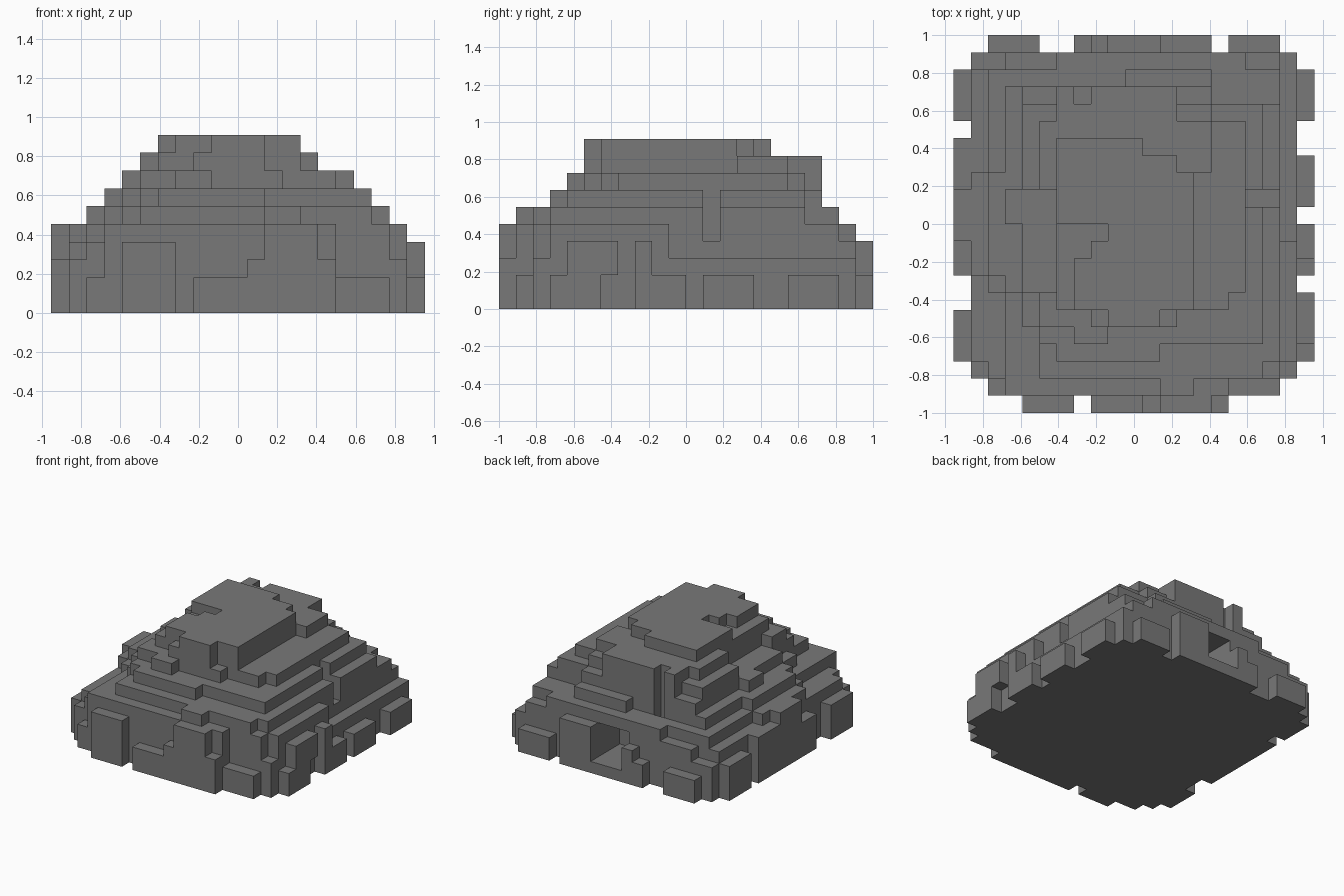
import bpy
import bmesh
from mathutils import Vector

start_cube = bpy.data.objects.get("Cube")
if start_cube:
    bpy.data.objects.remove(start_cube, do_unlink=True)

# One block of the stepped rock, and the rock's size in blocks
UNIT = 1 / 11
ORIGIN = Vector((-10.5, -11, 0))

stone = bpy.data.materials.new("stone_grey")
stone.use_nodes = True
colour = (0.19, 0.19, 0.19, 1)
stone.diffuse_color = colour
bsdf = stone.node_tree.nodes["Principled BSDF"]
bsdf.inputs["Base Color"].default_value = colour
bsdf.inputs["Roughness"].default_value = 0.9

blocks = set()


def region(left, right, front, back, bottom, top):
    """All block positions inside a box."""
    return {(x, y, z)
            for x in range(left, right)
            for y in range(front, back)
            for z in range(bottom, top)}


def terrace(bottom, top, *footprints):
    """Add a stone layer made of rectangular footprints."""
    for footprint in footprints:
        blocks.update(region(*footprint, bottom, top))


def carve(*box):
    """Remove a box of stone."""
    blocks.difference_update(region(*box))


def side_rocks(place, *rocks):
    """Low rocks along one side, as (start, end, height)."""
    for start, end, height in rocks:
        blocks.update(place(start, end, height))


# Broad base and shoulders
terrace(0, 3, (2, 19, 1, 21), (1, 20, 2, 21))
terrace(3, 5, (2, 19, 1, 20), (1, 3, 3, 20), (19, 20, 3, 10), (6, 17, 20, 21))
terrace(3, 4, (3, 6, 20, 21), (17, 19, 20, 21))

# Terraces narrowing to the summit
terrace(5, 6, (5, 18, 2, 18), (4, 5, 5, 19), (3, 4, 7, 19), (12, 14, 1, 2),
        (18, 19, 3, 18), (5, 15, 18, 19), (10, 15, 19, 20), (2, 3, 8, 14))
terrace(6, 7, (5, 17, 4, 18), (4, 5, 7, 18), (4, 15, 18, 19), (6, 12, 3, 4),
        (3, 4, 11, 13), (17, 18, 4, 18))
terrace(7, 8, (6, 13, 5, 19), (13, 15, 6, 18), (15, 16, 6, 17), (4, 6, 13, 18),
        (5, 6, 5, 7), (16, 17, 7, 17), (7, 9, 4, 5))
terrace(8, 9, (6, 14, 6, 17), (14, 15, 14, 17), (8, 12, 5, 6),
        (5, 6, 13, 17), (6, 13, 17, 19))

# Summit plate with a stepped hollow on one side
terrace(9, 10, (6, 14, 11, 14), (6, 13, 14, 15), (6, 11, 15, 16),
        (9, 14, 10, 11), (8, 14, 9, 10), (7, 14, 6, 9), (9, 12, 5, 6))

# Rocks standing against each side
side_rocks(lambda a, b, h: region(a, b, 0, 1, 0, h),
           (4, 7, 4), (8, 11, 2), (11, 12, 3), (12, 15, 5), (15, 16, 3))
side_rocks(lambda a, b, h: region(a, b, 21, 22, 0, h),
           (2, 5, 2), (7, 8, 2), (8, 9, 3), (9, 12, 1), (12, 15, 4), (16, 19, 2))
side_rocks(lambda a, b, h: region(0, 1, a, b, 0, h),
           (3, 6, 3), (8, 10, 3), (10, 13, 5), (13, 16, 4), (17, 20, 3))
side_rocks(lambda a, b, h: region(20, 21, a, b, 0, h),
           (3, 4, 2), (4, 7, 4), (8, 9, 4), (9, 11, 2), (12, 15, 2), (17, 20, 2))

# Hollows: back cave, narrow clefts, and an undercut side rock
carve(9, 12, 18, 22, 1, 4)
carve(7, 8, 18, 19, 4, 9)
carve(17, 19, 12, 13, 4, 7)
carve(20, 21, 6, 7, 0, 2)

# Worn corners: front right, front left and back left
carve(16, 19, 1, 2, 2, 5)
carve(2, 3, 1, 2, 2, 5)
carve(1, 3, 1, 7, 4, 5)
carve(1, 2, 7, 8, 4, 5)
carve(1, 2, 14, 20, 4, 5)


def build_blocks(name, cells):
    """Make one mesh of the outer faces of the blocks."""
    bm = bmesh.new()
    corners = {}

    def corner(point):
        key = tuple(round(value) for value in point)
        if key not in corners:
            corners[key] = bm.verts.new((Vector(key) + ORIGIN) * UNIT)
        return corners[key]

    for cell in sorted(cells):
        for axis in range(3):
            for side in (0, 1):
                neighbour = list(cell)
                neighbour[axis] += 1 if side else -1
                if tuple(neighbour) in cells:
                    continue
                across, along = Vector((0, 0, 0)), Vector((0, 0, 0))
                across[(axis + 1) % 3] = 1
                along[(axis + 2) % 3] = 1
                base = Vector(cell)
                base[axis] += side
                loop = [base, base + across, base + across + along, base + along]
                if not side:
                    loop.reverse()
                bm.faces.new([corner(point) for point in loop])

    mesh = bpy.data.meshes.new(name)
    bm.to_mesh(mesh)
    bm.free()
    mesh.materials.append(stone)
    rock = bpy.data.objects.new(name, mesh)
    bpy.context.collection.objects.link(rock)


build_blocks("stepped_rock", blocks)
